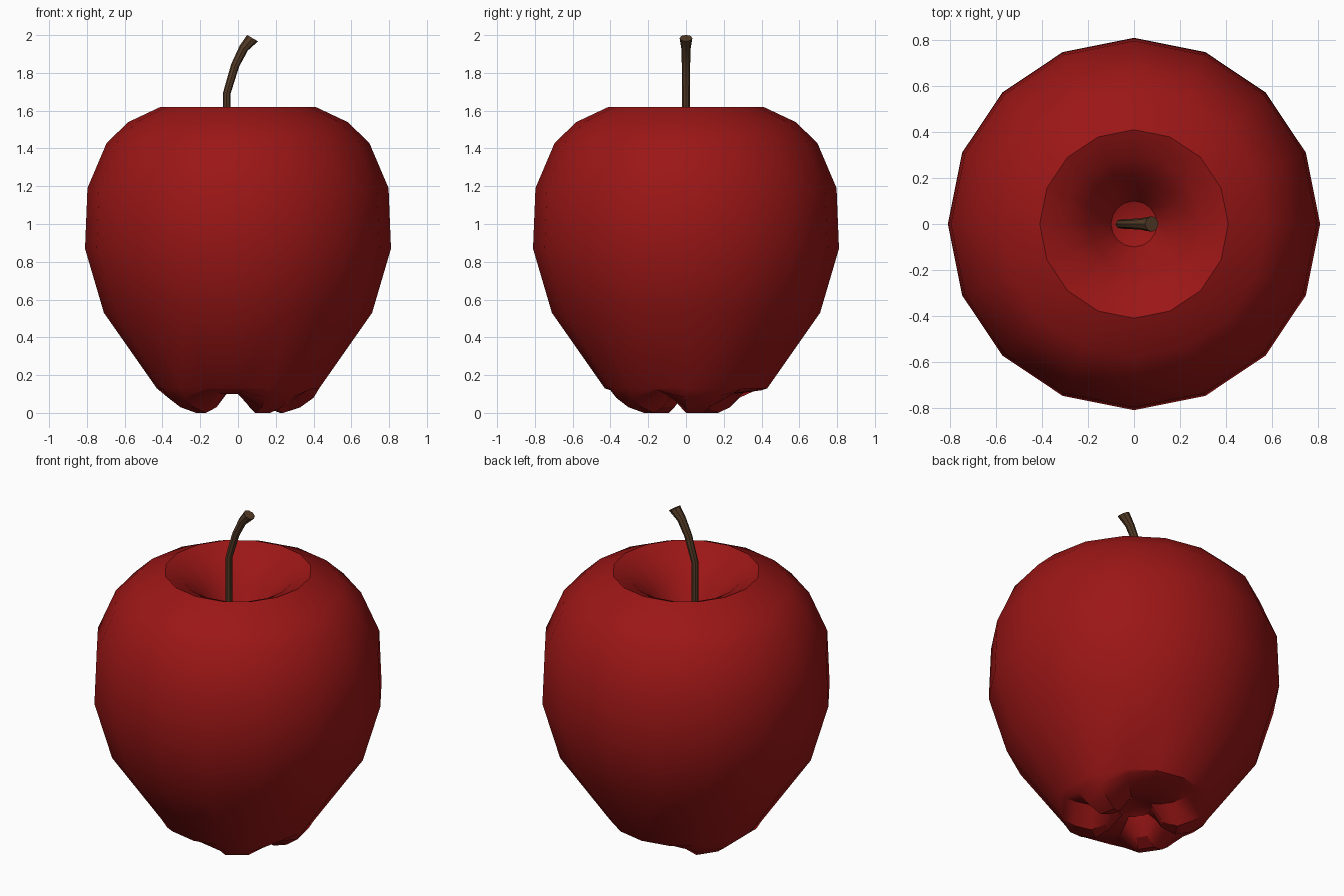
import bpy, bmesh, math
from mathutils import Vector

if "Cube" in bpy.data.objects:
    bpy.data.objects.remove(bpy.data.objects["Cube"])

SIDES = 16


def material(name, rgb):
    m = bpy.data.materials.new(name)
    m.diffuse_color = (*rgb, 1)
    m.use_nodes = True
    m.node_tree.nodes["Principled BSDF"].inputs["Base Color"].default_value = m.diffuse_color
    return m


def skin(name, rings, start, end, mat, angle):
    """Bridge equal rings of points and fan both ends to centre points."""
    bm = bmesh.new()
    vs = [[bm.verts.new(p) for p in r] for r in rings]
    n = len(rings[0])
    for a, b in zip(vs, vs[1:]):
        for i in range(n):
            j = (i + 1) % n
            bm.faces.new((a[i], a[j], b[j], b[i]))
    for ring, tip in ((vs[0], start), (vs[-1], end)):
        c = bm.verts.new(tip)
        for i in range(n):
            bm.faces.new((ring[i], ring[(i + 1) % n], c))
    bmesh.ops.recalc_face_normals(bm, faces=bm.faces)
    me = bpy.data.meshes.new(name)
    bm.to_mesh(me)
    bm.free()
    me.materials.append(mat)
    ob = bpy.data.objects.new(name, me)
    bpy.context.collection.objects.link(ob)
    bpy.ops.object.select_all(action='DESELECT')
    ob.select_set(True)
    bpy.context.view_layer.objects.active = ob
    bpy.ops.object.shade_smooth_by_angle(angle=math.radians(angle))
    return ob


# Apple body: lathe profile, with knobbly lobes around the underside
LOBES = {0, 1, 6, 7, 9, 10, 13, 14}
# radius, height on a lobe, height in a gap
profile = [
    (0.10, 0.13, 0.13), (0.16, 0.03, 0.11), (0.24, 0.00, 0.10),
    (0.33, 0.03, 0.11), (0.40, 0.08, 0.12), (0.43, 0.13, 0.13),
    (0.71, 0.53, 0.53), (0.81, 0.87, 0.87), (0.797, 1.19, 1.19),
    (0.695, 1.43, 1.43), (0.58, 1.54, 1.54), (0.41, 1.62, 1.62),
    (0.30, 1.57, 1.57), (0.20, 1.47, 1.47), (0.10, 1.31, 1.31),
]
rings = []
for r, z_lobe, z_gap in profile:
    rings.append([(r * math.cos(k * math.tau / SIDES),
                   r * math.sin(k * math.tau / SIDES),
                   z_lobe if k in LOBES else z_gap) for k in range(SIDES)])
skin("apple_body", rings, (0, 0, 0.17), (0, 0, 1.27),
     material("apple_red", (0.33, 0.008, 0.008)), 31)

# Stem: bent tube flaring at the top
path = [(-0.06, 1.24, 0.02, 0), (-0.06, 1.69, 0.02, 8), (-0.015, 1.84, 0.022, 20),
        (0.03, 1.93, 0.025, 28), (0.077, 1.984, 0.034, 30)]
rings = []
for x, z, r, tilt in path:
    t = math.radians(tilt)
    u, v = Vector((math.cos(t), 0, -math.sin(t))), Vector((0, 1, 0))
    rings.append([Vector((x, 0, z)) + r * (math.cos(a) * u + math.sin(a) * v)
                  for a in (i * math.tau / 8 for i in range(8))])
skin("stem", rings, (-0.06, 0, 1.24), (0.077, 0, 1.984),
     material("stem_brown", (0.09, 0.045, 0.02)), 40)
